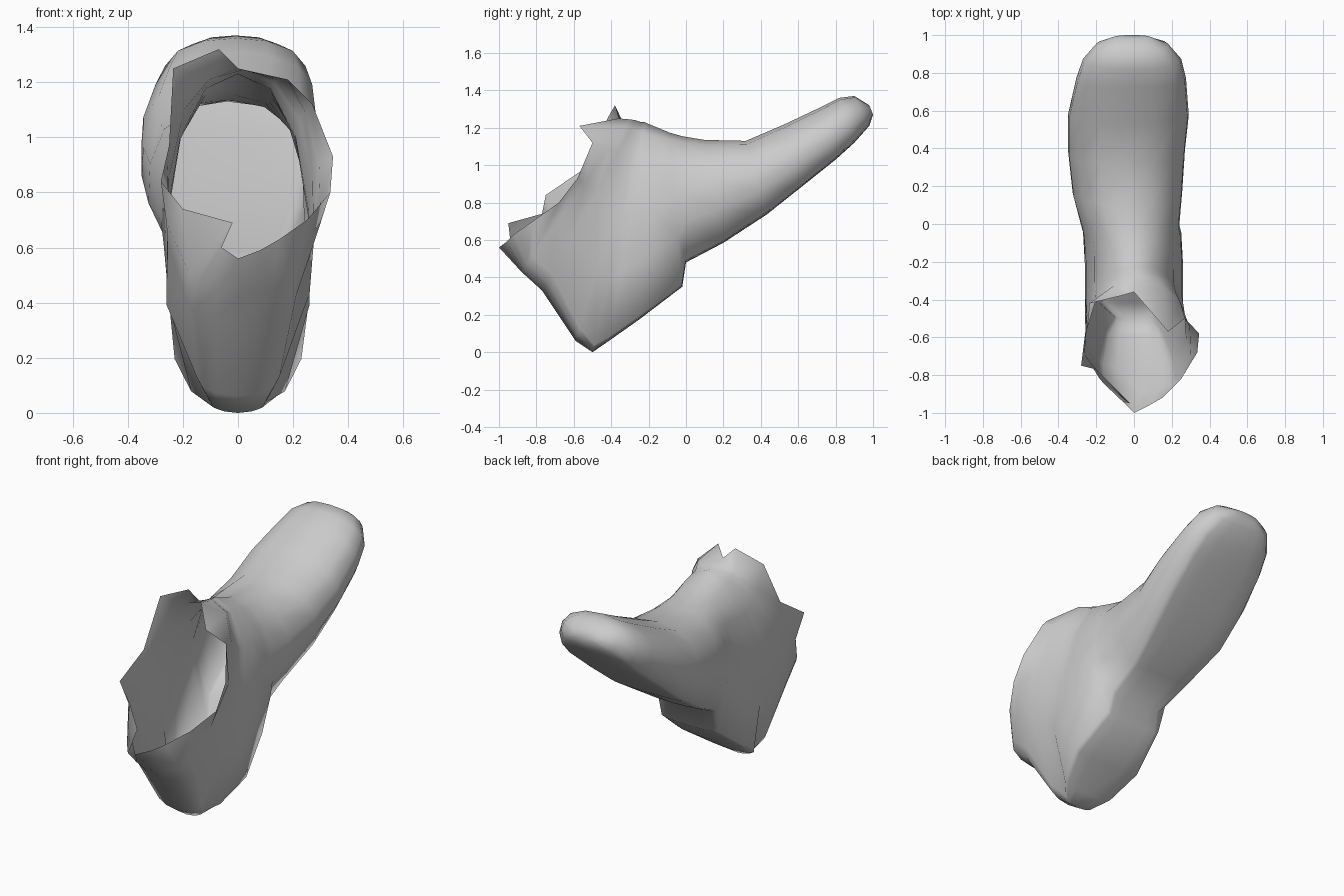
import bpy, math

# Cross-sections from toe to ankle:
# sole y, z, instep y, z, centre x, sole half-width, body half-width, sole rounding
SECTIONS = [
    (1.00, 1.27, 0.98, 1.32, -.01, .07, .09, .15),
    (0.98, 1.21, 0.90, 1.37, -.01, .17, .19, .15),
    (0.90, 1.12, 0.82, 1.36, -.01, .23, .26, .10),
    (0.80, 1.03, 0.72, 1.31, -.015, .25, .29, .06),
    (0.60, 0.87, 0.53, 1.22, -.03, .26, .32, .04),
    (0.43, 0.735, 0.32, 1.13, -.04, .25, .31, .03),
    (0.20, 0.585, 0.10, 1.135, -.035, .20, .29, .03),
    (0.00, 0.48, -.02, 1.155, -.02, .18, .26, .03),
    (-.02, 0.35, -.09, 1.175, -.01, .19, .26, .02),
    (-.25, 0.175, -.15, 1.20, 0, .23, .26, .02),
    (-.42, 0.055, -.20, 1.22, 0, .17, .26, .02),
    (-.50, 0.00, -.22, 1.23, 0, .10, .26, .03),
    (-.59, 0.06, -.24, 1.23, 0, .15, .26, .06),
    (-.77, 0.33, -.27, 1.24, .01, .20, .265, .10),
    (-.88, 0.43, -.30, 1.245, .02, .20, .28, .10),
]

# Torn opening: heel side, up the right, over the top, down the left
RIM = [
    (0, -1, .56), (.08, -.96, .59), (.15, -.92, .63), (.25, -.82, .70),
    (.335, -.68, .80), (.345, -.58, .93), (.27, -.50, 1.12), (.18, -.57, 1.21),
    (0, -.36, 1.25), (-.07, -.38, 1.32), (-.235, -.42, 1.25), (-.25, -.56, .97),
    (-.28, -.75, .84), (-.20, -.77, .74), (-.02, -.95, .69), (-.06, -.94, .60),
]


def ring(by, bz, ty, tz, cx, wb, w, r):
    """Closed boot section: flat sole, full sides and a rounded instep."""
    half = [(0, 0), (.5 * wb, .15 * r), (.87 * wb, .5 * r), (wb, r), (w, .32),
            (.98 * w, .58), (.8 * w, .81), (.45 * w, .955), (0, 1)]
    outline = half + [(-x, u) for x, u in reversed(half[1:-1])]
    return [(cx + x, by + u * (ty - by), bz + u * (tz - bz)) for x, u in outline]


# Boot shell: sections skinned together, closed at the toe and open at the ankle
rings = [ring(*s) for s in SECTIONS] + [RIM]
n = len(RIM)
verts = [v for r in rings for v in r]
faces = [tuple(range(n))]
for k in range(len(rings) - 1):
    for i in range(n):
        j = (i + 1) % n
        faces.append((k * n + i, (k + 1) * n + i, (k + 1) * n + j, k * n + j))

mesh = bpy.data.meshes.new("boot_shell")
mesh.from_pydata(verts, [], faces)
mesh.validate()
boot = bpy.data.objects.new("boot_shell", mesh)
bpy.context.collection.objects.link(boot)

# Consistent normals and smooth leather
import bmesh
bm = bmesh.new()
bm.from_mesh(mesh)
bmesh.ops.recalc_face_normals(bm, faces=bm.faces)
bm.to_mesh(mesh)
bm.free()
bpy.context.view_layer.objects.active = boot
boot.select_set(True)
bpy.ops.object.shade_smooth_by_angle(angle=math.radians(70))
